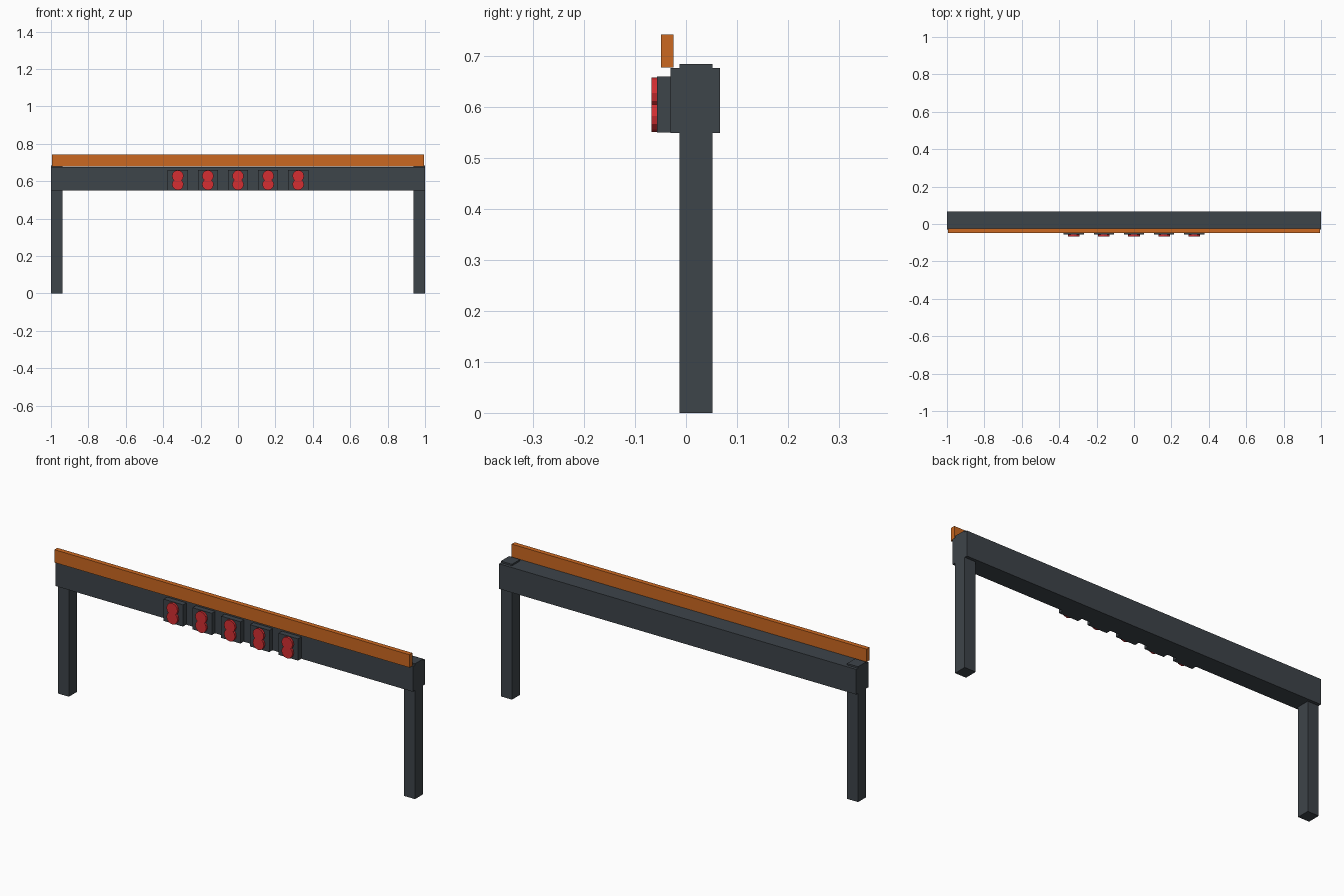
import bpy
import math

cube = bpy.data.objects.get("Cube")
if cube:
    bpy.data.objects.remove(cube, do_unlink=True)


def material(name, rgb):
    mat = bpy.data.materials.new(name)
    mat.use_nodes = True
    color = (*rgb, 1)
    mat.diffuse_color = color
    bsdf = next(n for n in mat.node_tree.nodes if n.type == 'BSDF_PRINCIPLED')
    bsdf.inputs["Base Color"].default_value = color
    bsdf.inputs["Roughness"].default_value = 0.7
    return mat


GREY = material("dark_grey", (0.048, 0.058, 0.068))
ORANGE = material("orange", (0.6, 0.14, 0.015))
RED = material("red", (0.66, 0.028, 0.032))


def box(name, x, y, z, mat):
    """Box from (min, max) ranges along each axis."""
    spans = (x, y, z)
    bpy.ops.mesh.primitive_cube_add(size=1, location=[(a + b) / 2 for a, b in spans])
    ob = bpy.context.object
    ob.name = name
    ob.scale = [b - a for a, b in spans]
    bpy.ops.object.transform_apply(location=False, rotation=False, scale=True)
    ob.data.materials.append(mat)
    return ob


def lamp(name, x, z):
    """Short disc lamp facing the front."""
    bpy.ops.mesh.primitive_cylinder_add(
        vertices=12, radius=0.031, depth=0.012,
        location=(x, -0.062, z), rotation=(math.pi / 2, 0, 0))
    ob = bpy.context.object
    ob.name = name
    ob.data.materials.append(RED)


# Posts, with their tops just proud of the beam
for side, x in (("right", (-1, -0.938)), ("left", (0.938, 1))):
    box(side + "_post", x, (-0.013, 0.052), (0, 0.685), GREY)

# Cross beam and orange strip along its front top edge
box("cross_beam", (-1, 1), (-0.03, 0.067), (0.55, 0.677), GREY)
box("top_strip", (-0.994, 0.994), (-0.049, -0.025), (0.678, 0.743), ORANGE)

# Five signal housings, each with two overlapping lamps
for i in range(5):
    x = (i - 2) * 0.161
    n = i + 1
    box(f"signal_housing_{n}", (x - 0.054, x + 0.054), (-0.057, -0.028), (0.551, 0.661), GREY)
    lamp(f"upper_lamp_{n}", x, 0.628)
    lamp(f"lower_lamp_{n}", x, 0.583)
